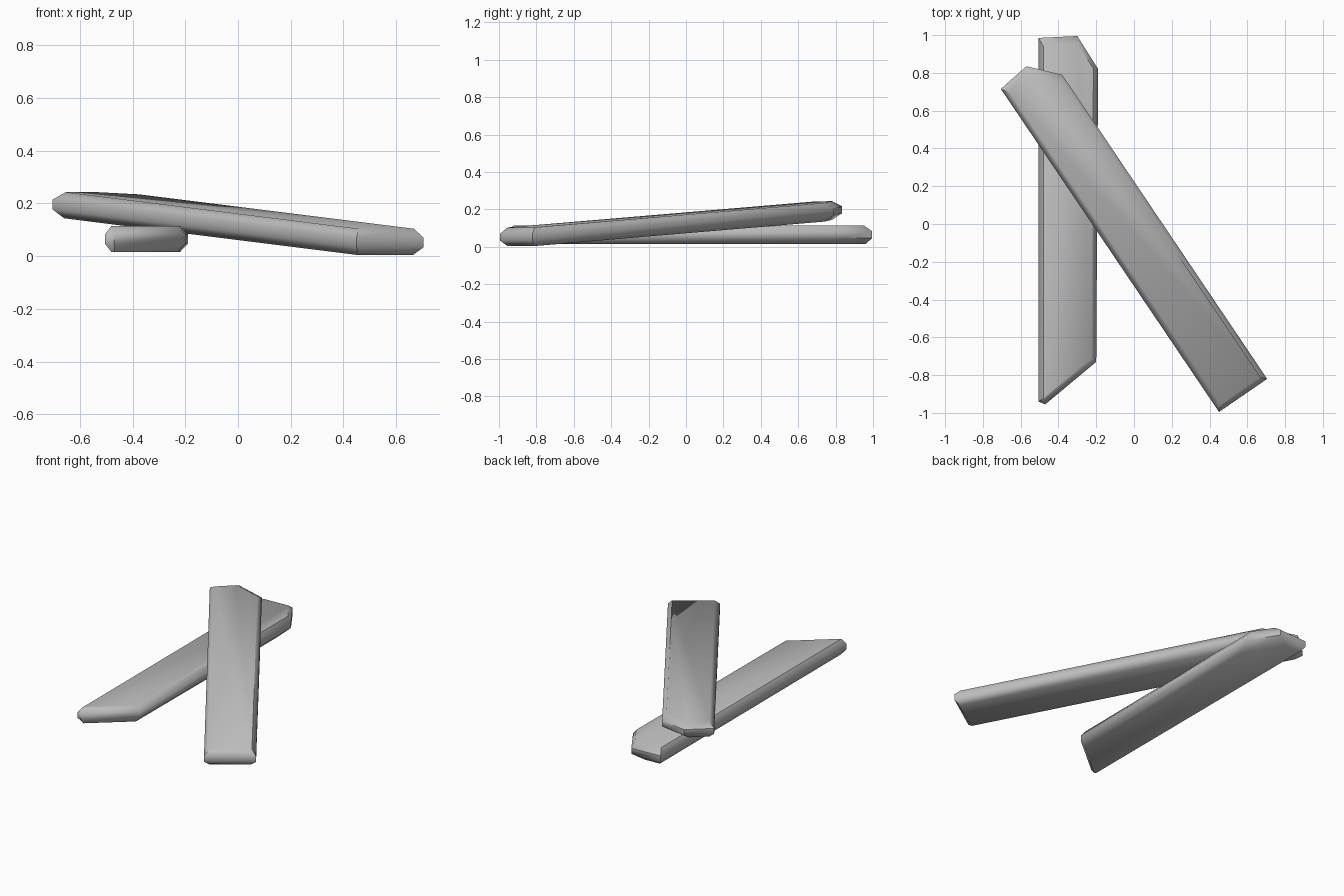
import bpy
import bmesh
import math
from mathutils import Vector
from mathutils.geometry import intersect_line_line_2d, intersect_line_line

cube = bpy.data.objects.get("Cube")
if cube:
    bpy.data.objects.remove(cube)

GREY = (0.50, 0.50, 0.50, 1.0)
mat = bpy.data.materials.new("weathered grey")
mat.use_nodes = True
mat.diffuse_color = GREY
mat.node_tree.nodes["Principled BSDF"].inputs["Base Color"].default_value = GREY


def inset(outline, amounts):
    """Move each edge of a counter-clockwise outline inwards by its own amount."""
    n = len(outline)
    edges = []
    for i, amount in enumerate(amounts):
        a, b = Vector(outline[i]), Vector(outline[(i + 1) % n])
        d = (b - a).normalized()
        edges.append((a + Vector((-d.y, d.x)) * amount, d))
    points = []
    for i in range(n):
        (p, d), (q, e) = edges[i - 1], edges[i]
        t = (q - p).cross(e) / d.cross(e)
        points.append(p + d * t)
    return points


def plank(name, outline, top_inset, bottom_inset, height):
    """Stack four outlines into a plank with chamfered rims."""
    full = [0.0] * len(outline)
    layers = [(bottom_inset, -0.05), (full, -0.018), (full, 0.018), (top_inset, 0.05)]
    bm = bmesh.new()
    rings = [[bm.verts.new((p.x, p.y, height(p) + dz)) for p in inset(outline, amounts)]
             for amounts, dz in layers]
    bm.faces.new(rings[0][::-1])
    bm.faces.new(rings[-1])
    for low, high in zip(rings, rings[1:]):
        for i in range(len(low)):
            j = (i + 1) % len(low)
            bm.faces.new((low[i], low[j], high[j], high[i]))
    bmesh.ops.recalc_face_normals(bm, faces=bm.faces)
    mesh = bpy.data.meshes.new(name)
    bm.to_mesh(mesh)
    bm.free()
    mesh.materials.append(mat)
    obj = bpy.data.objects.new(name, mesh)
    bpy.context.collection.objects.link(obj)
    bpy.ops.object.select_all(action="DESELECT")
    obj.select_set(True)
    bpy.context.view_layer.objects.active = obj
    bpy.ops.object.shade_smooth_by_angle(angle=math.radians(50))


# Plank lying flat, with a slanted front end and one clipped rear corner
plank("lower_plank",
      [(-0.47, -0.955), (-0.20, -0.73), (-0.19, 0.82), (-0.30, 0.995), (-0.505, 0.985), (-0.505, -0.94)],
      [0.03, 0.025, 0.02, 0.045, 0.025, 0.025],
      [0.02, 0.03, 0.08, 0.03, 0.025, 0.025],
      lambda p: 0.065)

# Plank resting across it, square in front and broken to a point at the back
plank("upper_plank",
      [(0.45, -0.995), (0.705, -0.82), (-0.38, 0.79), (-0.57, 0.835), (-0.705, 0.715)],
      [0.03, 0.025, 0.05, 0.05, 0.03],
      [0.03, 0.03, 0.05, 0.04, 0.03],
      lambda p: 0.127 + 0.07 * (0.828 * p.y - 0.56 * p.x))
